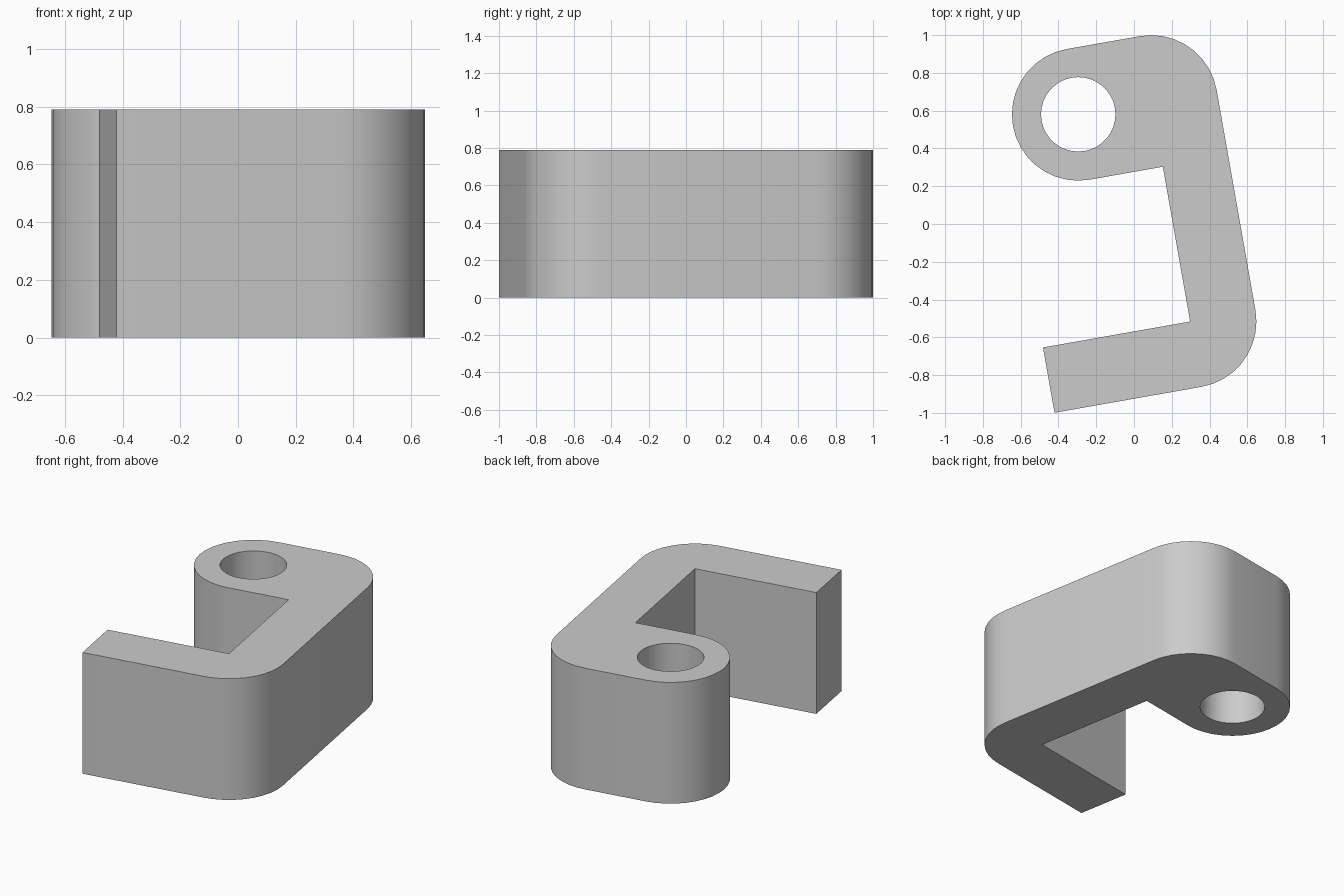
import bpy, bmesh
from math import sin, cos, radians
from mathutils import Matrix

cube = bpy.data.objects.get("Cube")
if cube:
    bpy.data.objects.remove(cube, do_unlink=True)

HEIGHT = 0.79
WALL = 0.351          # arm thickness, also the outer rounding radius
TILT = radians(10)    # the whole profile is turned about z
RIGHT, TOP, BOTTOM, END = 0.554, 0.974, -0.911, -0.588
EYE_X, EYE_Y, HOLE_R = -0.19, TOP - WALL, 0.197


def arc(cx, cy, r, start, end, steps):
    """Points along an arc, angles in degrees."""
    angles = [radians(start + (end - start) * i / steps) for i in range(steps + 1)]
    return [(cx + r * cos(a), cy + r * sin(a)) for a in angles]


# Outline of the hooked bracket: lower arm, upright, eye, inner corners
outline = [(END, BOTTOM)]
outline += arc(RIGHT - WALL, BOTTOM + WALL, WALL, -90, 0, 9)
outline += arc(RIGHT - WALL, TOP - WALL, WALL, 0, 90, 9)
outline += arc(EYE_X, EYE_Y, WALL, 90, 270, 18)
outline += [(RIGHT - WALL, TOP - 2 * WALL), (RIGHT - WALL, BOTTOM + WALL), (END, BOTTOM + WALL)]
hole = arc(EYE_X, EYE_Y, HOLE_R, 0, 360, 36)[:-1]

# Fill the profile around the hole and extrude it upward
bm = bmesh.new()
edges = []
for loop in (outline, hole):
    verts = [bm.verts.new((x, y, 0)) for x, y in loop]
    edges += [bm.edges.new((v, verts[i - 1])) for i, v in enumerate(verts)]
bmesh.ops.triangle_fill(bm, edges=edges, use_beauty=True, normal=(0, 0, 1))
extruded = bmesh.ops.extrude_face_region(bm, geom=bm.faces[:], use_keep_orig=True)
top_verts = [g for g in extruded["geom"] if isinstance(g, bmesh.types.BMVert)]
bmesh.ops.translate(bm, verts=top_verts, vec=(0, 0, HEIGHT))
bmesh.ops.transform(bm, matrix=Matrix.Rotation(TILT, 4, "Z"), verts=bm.verts[:])
bmesh.ops.recalc_face_normals(bm, faces=bm.faces[:])
mesh = bpy.data.meshes.new("hook_bracket")
bm.to_mesh(mesh)
bm.free()

bracket = bpy.data.objects.new("hook_bracket", mesh)
bpy.context.collection.objects.link(bracket)

# Plain grey material
grey = bpy.data.materials.new("plain_grey")
grey.use_nodes = True
colour = (0.6, 0.6, 0.6, 1)
grey.diffuse_color = colour
grey.node_tree.nodes["Principled BSDF"].inputs["Base Color"].default_value = colour
mesh.materials.append(grey)

# Smooth the rounded walls, keep the rims and inner corners sharp
bpy.ops.object.select_all(action="DESELECT")
bracket.select_set(True)
bpy.context.view_layer.objects.active = bracket
bpy.ops.object.shade_smooth_by_angle(angle=radians(30))
